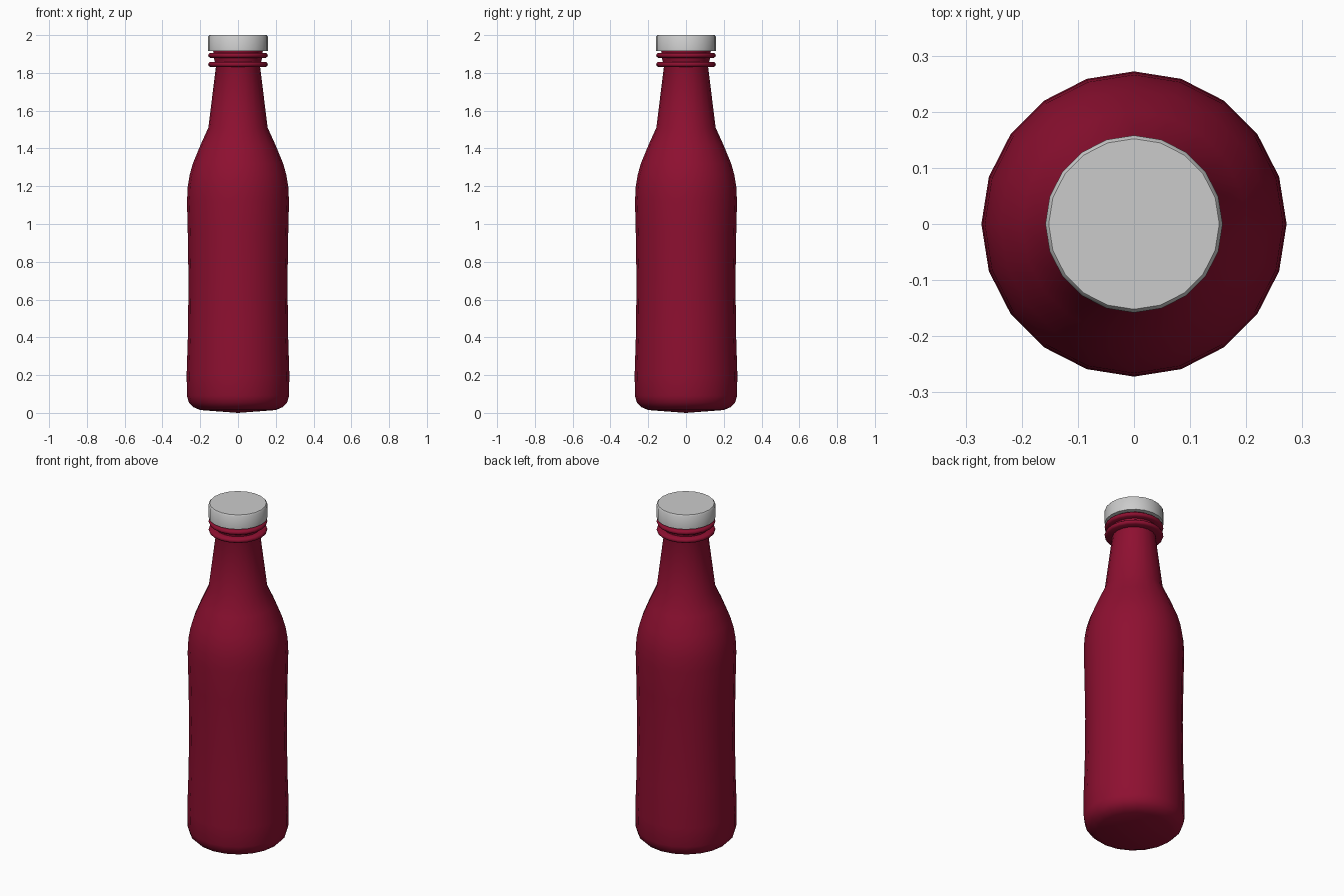
import bpy, bmesh, math

if "Cube" in bpy.data.objects:
    bpy.data.objects.remove(bpy.data.objects["Cube"])

SIDES = 20


def material(name, rgb):
    m = bpy.data.materials.new(name)
    m.diffuse_color = (*rgb, 1)
    m.use_nodes = True
    m.node_tree.nodes["Principled BSDF"].inputs["Base Color"].default_value = m.diffuse_color
    return m


def lathe(name, profile, mat=None, angle=40):
    """Revolve (radius, z) points around z; radius 0 makes a pole."""
    bm = bmesh.new()
    rings = []
    for r, z in profile:
        if r == 0:
            rings.append([bm.verts.new((0, 0, z))] * SIDES)
        else:
            rings.append([bm.verts.new((r * math.cos(2 * math.pi * i / SIDES),
                                        r * math.sin(2 * math.pi * i / SIDES), z))
                          for i in range(SIDES)])
    for a, b in zip(rings, rings[1:]):
        for i in range(SIDES):
            j = (i + 1) % SIDES
            bm.faces.new(list(dict.fromkeys([a[i], a[j], b[j], b[i]])))
    bmesh.ops.recalc_face_normals(bm, faces=bm.faces)
    me = bpy.data.meshes.new(name)
    bm.to_mesh(me)
    bm.free()
    ob = bpy.data.objects.new(name, me)
    bpy.context.collection.objects.link(ob)
    if mat:
        me.materials.append(mat)
    bpy.ops.object.select_all(action='DESELECT')
    ob.select_set(True)
    bpy.context.view_layer.objects.active = ob
    bpy.ops.object.shade_smooth_by_angle(angle=math.radians(angle))
    return ob


red = material("deep_red", (0.27, 0.005, 0.03))

# Bottle body with rounded foot, slight waist, shoulder and neck
lathe("bottle_body", [
    (0, 0), (0.20, 0.015), (0.235, 0.03), (0.26, 0.055), (0.27, 0.09),
    (0.272, 0.2), (0.265, 0.42), (0.262, 0.7), (0.266, 0.95), (0.27, 1.12),
    (0.266, 1.2), (0.256, 1.26), (0.239, 1.32), (0.2, 1.415), (0.157, 1.51),
    (0.116, 1.84), (0.125, 1.865), (0.132, 1.92), (0, 1.92)], red)

# Two raised rings under the cap
for part, z in (("lower_neck_ring", 1.845), ("upper_neck_ring", 1.893)):
    lathe(part, [(0.10, z - 0.013), (0.148, z - 0.013), (0.155, z - 0.008),
                 (0.158, z), (0.155, z + 0.008), (0.148, z + 0.013),
                 (0.10, z + 0.013)], red, 60)

# Cap with softened top edge
lathe("cap", [(0, 1.917), (0.158, 1.917), (0.158, 1.992), (0.152, 2.0), (0, 2.0)])
